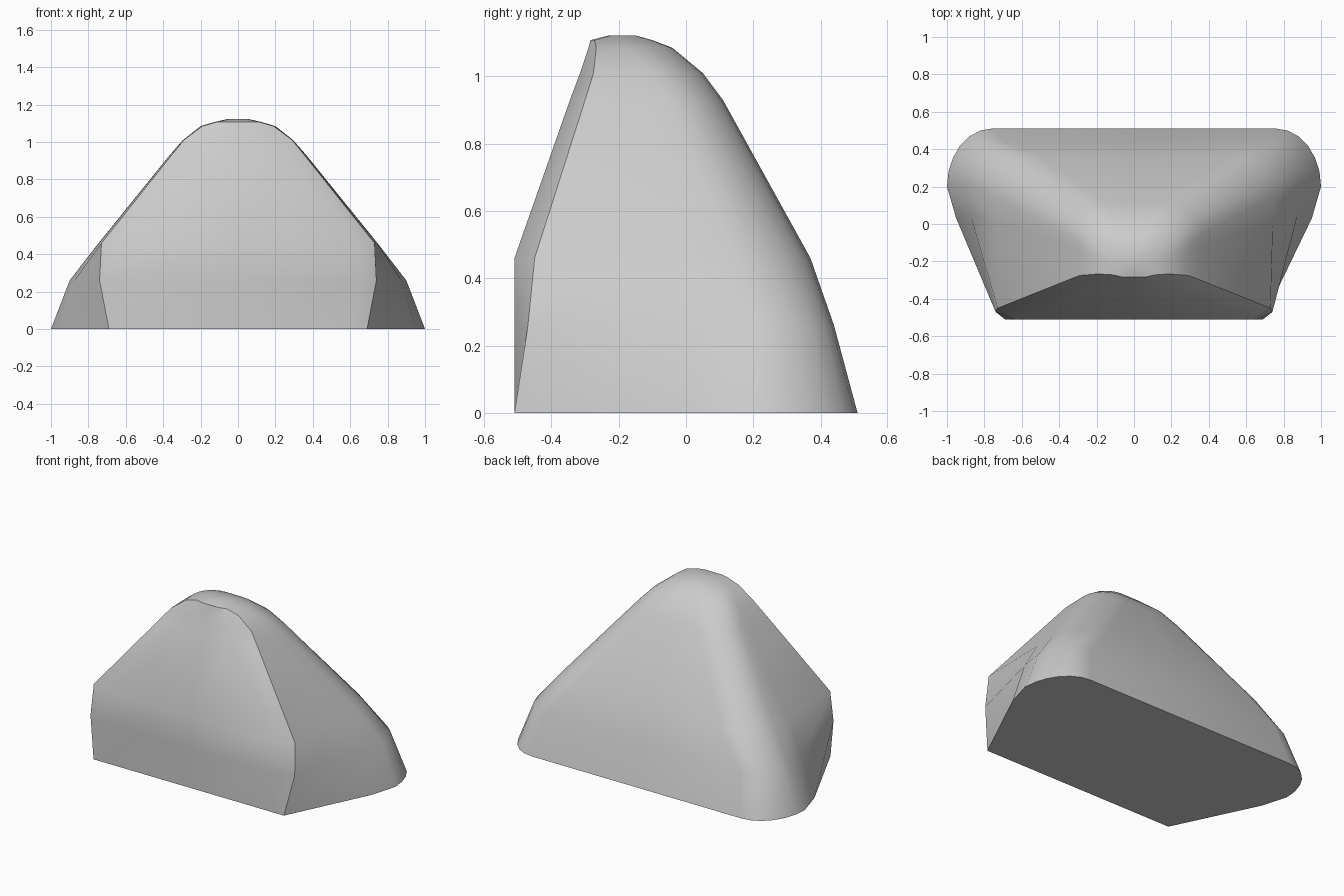
import bpy
import bmesh
from math import sin, cos, pi

cube = bpy.data.objects.get("Cube")
if cube:
    bpy.data.objects.remove(cube, do_unlink=True)

# One plain grey material
grey = bpy.data.materials.new("light grey")
grey.use_nodes = True
colour = (0.6, 0.6, 0.6, 1)
grey.diffuse_color = colour
grey.node_tree.nodes["Principled BSDF"].inputs["Base Color"].default_value = colour

# Horizontal sections: height, front y, front shoulder x, corner x, corner y,
# half width, y of widest point, half width of flat back, back y
SECTIONS = [
    (0, -.51, .6, .69, -.51, 1, .2, .76, .51),
    (.26, -.51, .66, .74, -.47, .9, .21, .7, .44),
    (.46, -.51, .64, .73, -.45, .745, .15, .52, .37),
    (.93, -.345, .2, .355, -.3, .365, -.05, .15, .11),
    (1.01, -.315, .15, .29, -.275, .295, -.1, .12, .05),
    (1.085, -.29, .1, .19, -.267, .2, -.17, .06, -.04),
    (1.108, -.284, .06, .11, -.272, .12, -.19, .04, -.1),
    (1.122, -.23, .02, .05, -.22, .06, -.19, .02, -.15),
]
ARC_STEPS = 6


def half_section(front, shoulder, cx, cy, wide, wide_y, flat, back):
    """Outline of the left half, from front centre to back centre."""
    pts = [(0, front), (shoulder, front), (cx, cy)]
    pts.append((wide - .16 * (wide - cx), wide_y - .24 * (wide_y - cy)))
    for i in range(ARC_STEPS + 1):
        a = pi / 2 * i / ARC_STEPS
        pts.append((flat + (wide - flat) * cos(a),
                    wide_y + (back - wide_y) * sin(a)))
    pts.append((0, back))
    return pts


def full_section(z, *shape):
    """Mirror the half outline into a closed ring."""
    half = half_section(*shape)
    mirrored = [(-x, y) for x, y in reversed(half[1:-1])]
    return [(x, y, z) for x, y in half + mirrored]


# Body: loft through the sections and close both ends
bm = bmesh.new()
rings = [[bm.verts.new(p) for p in full_section(*s)] for s in SECTIONS]
for low, high in zip(rings, rings[1:]):
    for i in range(len(low)):
        j = (i + 1) % len(low)
        bm.faces.new((low[i], low[j], high[j], high[i]))
bm.faces.new(list(reversed(rings[0])))
bm.faces.new(rings[-1])
bmesh.ops.recalc_face_normals(bm, faces=bm.faces)

mesh = bpy.data.meshes.new("wedge_body")
bm.to_mesh(mesh)
bm.free()
mesh.materials.append(grey)
body = bpy.data.objects.new("wedge_body", mesh)
bpy.context.collection.objects.link(body)

# Smooth shading that keeps the front rim and base crisp
bpy.ops.object.select_all(action="DESELECT")
body.select_set(True)
bpy.context.view_layer.objects.active = body
bpy.ops.object.shade_smooth_by_angle(angle=pi / 5)
